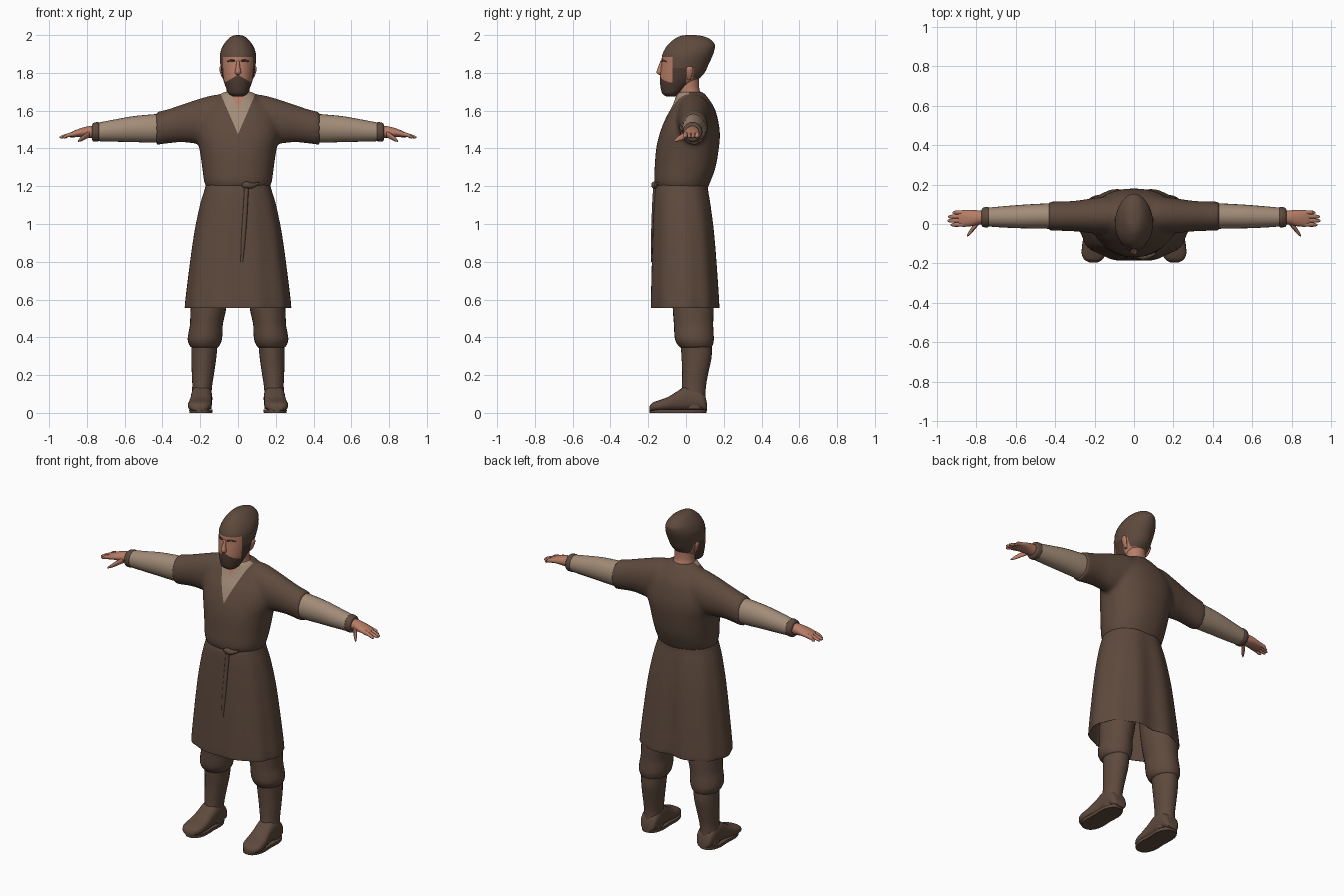
import bpy, bmesh, math
from mathutils import Vector


def material(name, rgb):
    m = bpy.data.materials.new(name)
    m.diffuse_color = (*rgb, 1)
    return m


BROWN = material("brown cloth", (0.112, 0.068, 0.047))
LINEN = material("beige linen", (0.36, 0.26, 0.185))
SKIN = material("skin", (0.47, 0.205, 0.135))
DARK = material("dark beard", (0.075, 0.043, 0.031))


def spline(rows, steps):
    """Smoothly resample a list of ring settings."""
    out = []
    for i in range(len(rows) - 1):
        p = [rows[max(0, min(len(rows) - 1, i + k))] for k in (-1, 0, 1, 2)]
        for s in range(steps):
            t = s / steps
            out.append([0.5 * (2 * b + (c - a) * t + (2 * a - 5 * b + 4 * c - d) * t * t
                               + (3 * b - a - 3 * c + d) * t ** 3) for a, b, c, d in zip(*p)])
    return out + [list(rows[-1])]


def finish(name, bm, mats, angle=45):
    bmesh.ops.recalc_face_normals(bm, faces=bm.faces)
    me = bpy.data.meshes.new(name)
    bm.to_mesh(me)
    bm.free()
    ob = bpy.data.objects.new(name, me)
    bpy.context.collection.objects.link(ob)
    for m in mats:
        me.materials.append(m)
    bpy.ops.object.select_all(action='DESELECT')
    ob.select_set(True)
    bpy.context.view_layer.objects.active = ob
    bpy.ops.object.shade_smooth_by_angle(angle=math.radians(angle))
    return ob


def loft(bm, axis, rows, n=24, steps=4, power=2.0, caps=(True, True), shape=None):
    """Rings of (position, centre a, centre b, radius a, radius b) along an axis."""
    rings = []
    data = spline(rows, steps)
    for j, (p, ca, cb, ra, rb) in enumerate(data):
        ring = []
        for i in range(n):
            t = 2 * math.pi * i / n
            c, s = math.cos(t), math.sin(t)
            k = shape(t, j / (len(data) - 1)) if shape else 1
            a = ca + k * ra * math.copysign(abs(c) ** (2 / power), c)
            b = cb + k * rb * math.copysign(abs(s) ** (2 / power), s)
            ring.append(bm.verts.new({'x': (p, a, b), 'y': (a, p, b), 'z': (a, b, p)}[axis]))
        rings.append(ring)
    for r0, r1 in zip(rings, rings[1:]):
        for i in range(n):
            bm.faces.new((r0[i], r0[(i + 1) % n], r1[(i + 1) % n], r1[i]))
    if caps[0]:
        bm.faces.new(rings[0])
    if caps[1]:
        bm.faces.new(rings[-1])


def part(name, mat, axis, rows, angle=45, **kw):
    bm = bmesh.new()
    loft(bm, axis, rows, **kw)
    return finish(name, bm, [mat], angle)


def upright(rows):
    """(z, front y, back y, half width) to ring settings."""
    return [(z, 0, (f + b) / 2, w, (b - f) / 2) for z, f, b, w in rows]


def cut(bm, co, no):
    bmesh.ops.bisect_plane(bm, geom=bm.verts[:] + bm.edges[:] + bm.faces[:],
                           plane_co=co, plane_no=no, dist=1e-5)


# Tunic top: chest and short sleeves fused into one surface
bm = bmesh.new()
loft(bm, 'z', upright([(1.185, -.152, .112, .165), (1.225, -.168, .13, .18), (1.3, -.166, .157, .19),
                       (1.4, -.158, .174, .205), (1.48, -.139, .18, .222), (1.56, -.108, .168, .212),
                       (1.62, -.075, .148, .17), (1.67, -.055, .115, .11), (1.70, -.048, .09, .08)]),
     n=40, power=2.2)
for s in (1, -1):
    loft(bm, 'x', [(s * .06, .045, 1.56, .08, .12), (s * .12, .045, 1.56, .095, .125),
                   (s * .2, .042, 1.545, .09, .12), (s * .3, .04, 1.532, .078, .10),
                   (s * .38, .04, 1.515, .075, .09), (s * .435, .04, 1.505, .074, .089)], n=32)
bmesh.ops.recalc_face_normals(bm, faces=bm.faces)
raw = finish("tunic_raw", bm, [BROWN])
rm = raw.modifiers.new("fuse", 'REMESH')
rm.mode = 'VOXEL'
rm.voxel_size = 0.011
fused = raw.evaluated_get(bpy.context.evaluated_depsgraph_get()).to_mesh()
bm = bmesh.new()
bm.from_mesh(fused)
bpy.data.objects.remove(raw)
for _ in range(6):
    bmesh.ops.smooth_vert(bm, verts=bm.verts, factor=0.5, use_axis_x=True,
                          use_axis_y=True, use_axis_z=True)
# Linen neck opening with bare throat, cut as two nested V shapes
OUTER, INNER = (1.475, .43), (1.615, .5)
for z0, k in (OUTER, INNER):
    for s in (1, -1):
        cut(bm, (0, 0, z0), (s, 0, -k))
for f in bm.faces:
    c = f.calc_center_median()
    f.material_index = 0
    if c.y < .02:
        for idx, (z0, k) in enumerate((OUTER, INNER), 1):
            if abs(c.x) < k * (c.z - z0):
                f.material_index = idx
finish("tunic_top", bm, [BROWN, LINEN, SKIN], 60)


# Skirt of the tunic with soft pleats and a fold at the back
def pleats(t, v):
    back = math.exp(-((t - math.pi / 2) / .22) ** 2)
    return 1 + v * (.018 * math.cos(10 * t) - .12 * back)


part("tunic_skirt", BROWN, 'z',
     upright([(1.215, -.156, .116, .168), (1.18, -.166, .12, .177), (1.1, -.172, .135, .2),
              (.95, -.178, .155, .23), (.75, -.184, .172, .257), (.575, -.188, .184, .277),
              (.555, -.186, .182, .274)]),
     n=72, power=2.25, caps=(True, False), shape=pleats)

# Belt knot and hanging tie
part("belt_knot", BROWN, 'x', [(.02, -.166, 1.205, .006, .008), (.045, -.168, 1.207, .016, .018),
                               (.075, -.163, 1.203, .013, .014), (.11, -.15, 1.215, .005, .007)], n=12)
part("belt_tie", BROWN, 'z', [(1.2, .045, -.164, .012, .01), (1.1, .04, -.17, .012, .01),
                              (.95, .03, -.176, .012, .009), (.8, .02, -.179, .007, .006)], n=10)

# Neck
part("neck", SKIN, 'z', [(1.62, 0, .025, .085, .08), (1.68, 0, .02, .068, .066),
                         (1.72, 0, .012, .058, .058), (1.80, 0, .01, .058, .06)])

# Head and cap in one form, coloured by region
bm = bmesh.new()
loft(bm, 'z', upright([(1.675, -.105, -.055, .028), (1.69, -.125, -.03, .05), (1.72, -.134, .01, .063),
                       (1.76, -.138, .06, .077), (1.80, -.136, .098, .086), (1.85, -.13, .122, .094),
                       (1.89, -.127, .14, .096), (1.92, -.115, .15, .09), (1.95, -.095, .152, .076),
                       (1.98, -.06, .125, .052), (1.995, -.03, .085, .03), (2.0, 0, .05, .01)]),
     n=40, steps=5)
for z in (1.77, 1.825, 1.885):
    cut(bm, (0, 0, z), (0, 0, 1))
for y in (-.072, .0, .04):
    cut(bm, (0, y, 0), (0, 1, 0))
for s in (1, -1):
    cut(bm, (0, 0, 1.79), (s * .6, 0, 1))
for f in bm.faces:
    x, y, z = f.calc_center_median()
    face = y < -.072 and 1.79 - .6 * abs(x) < z < 1.885
    ear = 0 < y < .04 and z < 1.825
    nape = y > .04 and z < 1.77
    beard = y < 0 and z < 1.825
    f.material_index = 1 if face or ear or nape else 2 if beard else 0
finish("head_and_cap", bm, [BROWN, SKIN, DARK])

# Cap brim roll, nose, brows and ears
part("nose", SKIN, 'z', [(1.865, 0, -.126, .007, .008), (1.83, 0, -.135, .011, .013),
                         (1.803, 0, -.139, .016, .017), (1.79, 0, -.134, .009, .01)], n=12)
for s, side in ((1, "left"), (-1, "right")):
    part(side + "_brow", DARK, 'x', [(s * .016, -.128, 1.863, .005, .004), (s * .035, -.123, 1.866, .005, .005),
                                     (s * .058, -.106, 1.86, .004, .003)], n=8)
    part(side + "_ear", SKIN, 'z', [(1.765, s * .072, .015, .006, .009), (1.79, s * .082, .018, .009, .016),
                                    (1.82, s * .09, .02, .009, .018), (1.835, s * .09, .02, .004, .01)], n=12)

    # Linen sleeve and cuff
    part(side + "_linen_sleeve", LINEN, 'x',
         [(s * .4, .04, 1.508, .066, .076), (s * .47, .04, 1.505, .063, .074), (s * .56, .038, 1.502, .06, .068),
          (s * .66, .036, 1.494, .054, .058), (s * .76, .035, 1.486, .046, .047)])
    part(side + "_cuff", BROWN, 'x',
         [(s * .735, .035, 1.488, .046, .047), (s * .742, .035, 1.488, .052, .052),
          (s * .765, .034, 1.486, .049, .049), (s * .772, .034, 1.486, .04, .04)])

    # Hand with four fingers and a thumb
    bm = bmesh.new()
    loft(bm, 'x', [(s * .75, .034, 1.486, .034, .034), (s * .79, .033, 1.487, .036, .031),
                   (s * .83, .03, 1.484, .042, .024), (s * .87, .028, 1.476, .042, .017),
                   (s * .89, .028, 1.471, .037, .012)], n=20)
    for i, tip in enumerate((.93, .945, .942, .92)):
        y = -.003 + i * .0205
        loft(bm, 'x', [(s * .86, y, 1.478, .0105, .013), (s * .9, y, 1.47, .011, .011),
                       (s * (tip - .012), y - .001, 1.461, .009, .008), (s * tip, y - .001, 1.459, .003, .003)], n=10)
    loft(bm, 'x', [(s * .785, .012, 1.478, .014, .018), (s * .81, -.015, 1.463, .017, .016),
                   (s * .83, -.04, 1.45, .014, .012), (s * .846, -.06, 1.44, .005, .005)], n=12)
    finish(side + "_hand", bm, [SKIN])

    # Trouser leg, bloused over the boot below the knee
    part(side + "_trouser_leg", BROWN, 'z',
         [(.8, s * .135, .03, .095, .105), (.65, s * .145, .035, .096, .108), (.55, s * .157, .038, .094, .108),
          (.47, s * .167, .04, .087, .104), (.425, s * .172, .042, .09, .104), (.385, s * .176, .045, .09, .102),
          (.355, s * .177, .05, .078, .09), (.345, s * .177, .052, .066, .078)], n=28)
    # Boot shaft
    part(side + "_boot_shaft", BROWN, 'z',
         [(.38, s * .177, .053, .07, .082), (.3, s * .18, .056, .066, .08), (.22, s * .185, .05, .06, .07),
          (.15, s * .189, .043, .053, .064), (.1, s * .192, .04, .052, .064), (.02, s * .192, .045, .053, .062)], n=28)
    # Boot foot and sole
    rows = [(.112, .19, .045, .033), (.095, .191, .1, .05), (.05, .192, .135, .056), (0, .193, .14, .056),
            (-.05, .196, .11, .057), (-.1, .2, .08, .062), (-.15, .204, .063, .061),
            (-.18, .206, .05, .046), (-.194, .206, .032, .022)]
    part(side + "_boot_foot", BROWN, 'y',
         [(y, s * x, h / 2 + .006, w, h / 2 - .004) for y, x, h, w in rows], n=24, power=2.6)
    part(side + "_boot_sole", BROWN, 'z',
         [(0, s * .197, -.042, .066, .15), (.018, s * .197, -.042, .067, .152)],
         n=32, steps=1, power=2.5, angle=30,
         shape=lambda t, v: 1 - .12 * math.exp(-(min(abs(t), abs(t - math.pi), abs(t - 2 * math.pi)) / .3) ** 2))
